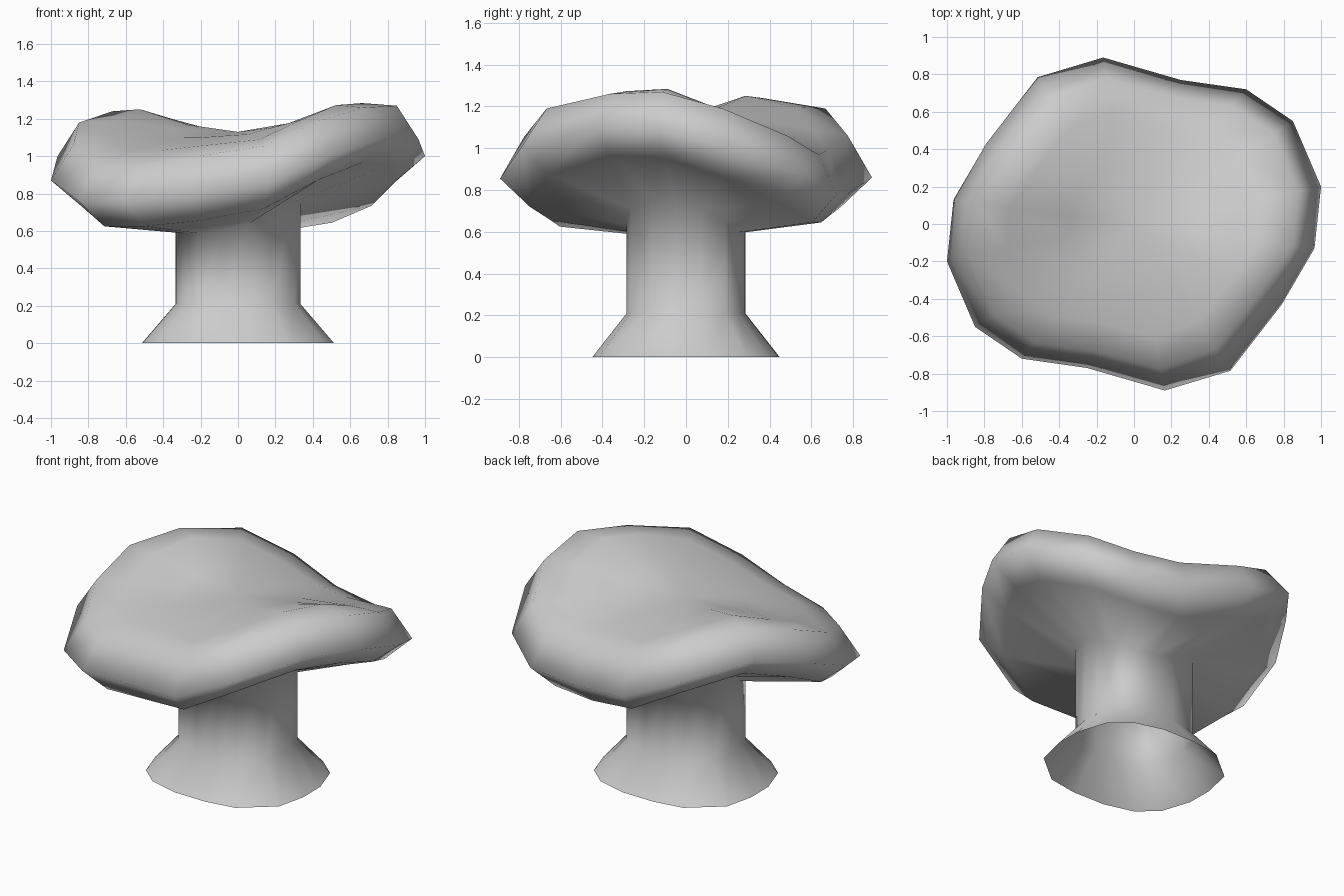
import bpy
from mathutils import Vector

if "Cube" in bpy.data.objects:
    bpy.data.objects.remove(bpy.data.objects["Cube"])

# Half of the cap outline; the other half is its 180 degree rotation
HALF = [(.965, -.13), (1.0, .20), (.85, .55), (.60, .72),
        (.25, .77), (-.165, .89), (-.515, .785), (-.79, .43)]
OUTLINE = HALF + [(-x, -y) for x, y in HALF]
# Height of the widest line of the rim at each outline point
RIM_Z = [1.09, 1.0, .87, .78, .78, .86, 1.01, 1.08,
         1.0, .87, .76, .76, .79, .855, 1.01, 1.10]
# Top edge: inward scale and rise above the rim, same for both halves
TOP_SCALE = [.88, .88, .88, .88, .88, .87, .85, .85]
TOP_RISE = [.18, .19, .19, .19, .21, .20, .18, .16]
CENTRE_Z = 1.13


def ring(scales, rises):
    """Copy of the rim line, scaled inward and moved up."""
    return [Vector((x * scales[i % 8], y * scales[i % 8], z + rises[i % 8]))
            for i, ((x, y), z) in enumerate(zip(OUTLINE, RIM_Z))]


def oval_ring(rx, ry, z, p=2.7):
    """Squarish oval with points in the same directions as the outline."""
    pts = []
    for x, y in OUTLINE:
        k = (abs(x / rx) ** p + abs(y / ry) ** p) ** (-1 / p)
        pts.append(Vector((x * k, y * k, z)))
    return pts


def loft(name, rings, tip):
    n = len(OUTLINE)
    verts = [v for r in rings for v in r] + [Vector(tip)]
    faces = []
    for i in range(len(rings) - 1):
        for j in range(n):
            k = (j + 1) % n
            faces.append((i * n + j, i * n + k, (i + 1) * n + k, (i + 1) * n + j))
    b = (len(rings) - 1) * n
    faces += [(b + j, b + (j + 1) % n, len(verts) - 1) for j in range(n)]
    me = bpy.data.meshes.new(name)
    me.from_pydata(verts, [], faces)
    me.polygons.foreach_set("use_smooth", [True] * len(me.polygons))
    ob = bpy.data.objects.new(name, me)
    bpy.context.collection.objects.link(ob)


# Stem: flared open foot, straight shaft, neck following the sloping underside
under = ring([.84] * 8, [-.135] * 8)
neck = oval_ring(.335, .285, 0)
for v, u in zip(neck, under):
    v.z = .59 + .5 * (u.z - .63)
rings = [oval_ring(.515, .45, 0), oval_ring(.335, .285, .21), neck]

# Saddle-shaped cap: underside, rounded rim, dished top
top = ring(TOP_SCALE, TOP_RISE)
rings += [under, ring([1] * 8, [0] * 8), top]
# Inner rings: size, then how much of the rise and of the dip remains
for t, up, down in ((.78, 1.1, .55), (.4, .35, .17)):
    inner = []
    for v in top:
        h = v.z - CENTRE_Z
        inner.append(Vector((v.x * t, v.y * t, CENTRE_Z + h * (up if h > 0 else down))))
    rings.append(inner)
loft("mushroom_stool", rings, (0, 0, CENTRE_Z))
